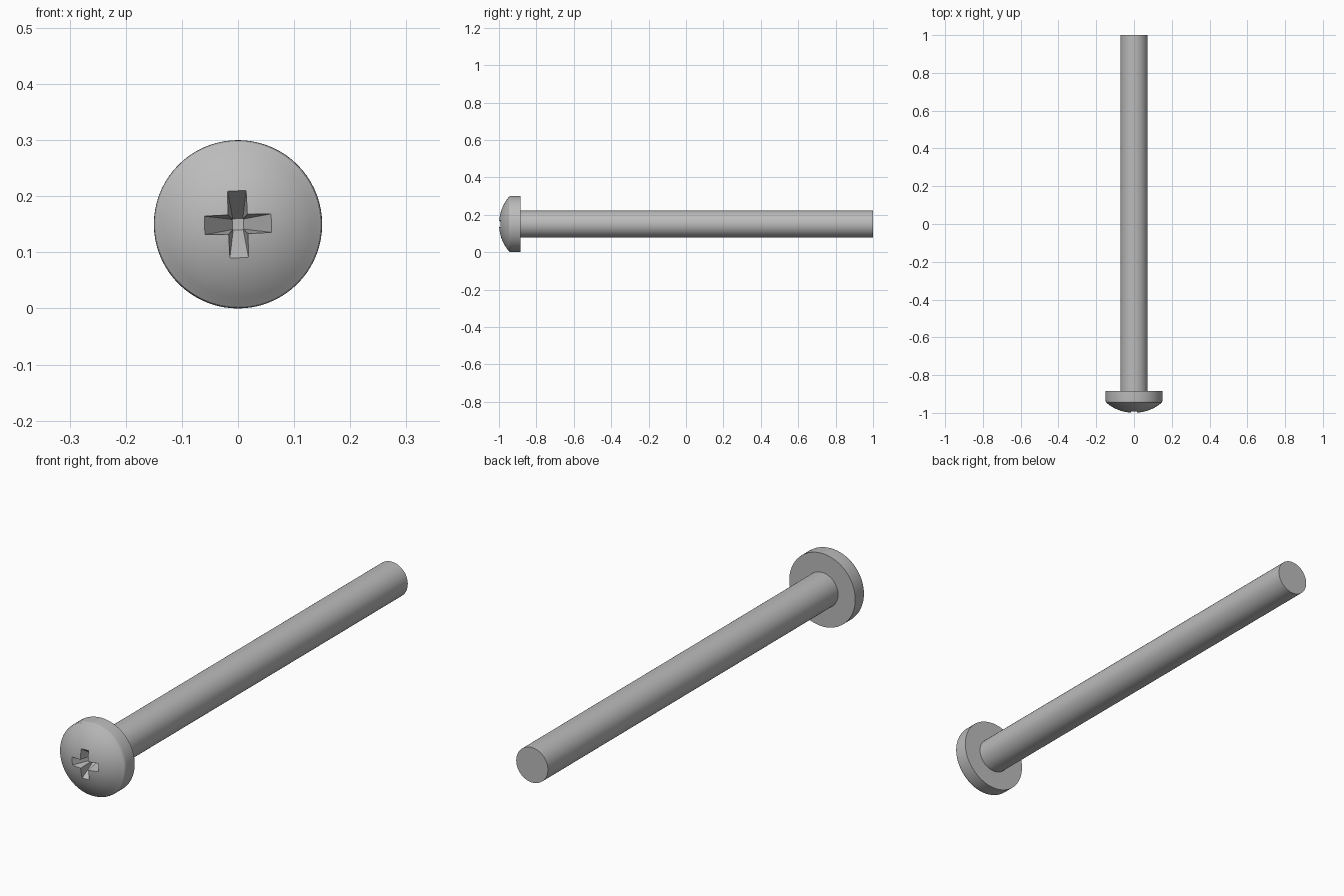
import bpy, bmesh, math
from mathutils import Matrix, Vector

cube = bpy.data.objects.get("Cube")
if cube:
    bpy.data.objects.remove(cube, do_unlink=True)

AXIS_Z = 0.15
HEAD_R, SHANK_R = 0.15, 0.072
FRONT, UNDERSIDE, END = -1.0, -0.885, 1.0

steel = bpy.data.materials.new("steel_grey")
steel.use_nodes = True
colour = (0.5, 0.5, 0.5, 1)
steel.diffuse_color = colour
steel.node_tree.nodes["Principled BSDF"].inputs["Base Color"].default_value = colour


def make_object(name, bm):
    bmesh.ops.recalc_face_normals(bm, faces=bm.faces)
    mesh = bpy.data.meshes.new(name)
    bm.to_mesh(mesh)
    bm.free()
    mesh.materials.append(steel)
    ob = bpy.data.objects.new(name, mesh)
    ob.location.z = AXIS_Z
    bpy.context.collection.objects.link(ob)
    return ob


def lathe(name, profile, steps=72):
    """Spin (radius, y) points around the screw axis."""
    bm = bmesh.new()
    verts = [bm.verts.new((r, y, 0)) for r, y in profile]
    edges = [bm.edges.new(pair) for pair in zip(verts, verts[1:])]
    bmesh.ops.spin(bm, geom=verts + edges, cent=(0, 0, 0), axis=(0, 1, 0),
                   angle=math.tau, steps=steps, use_duplicate=False)
    bmesh.ops.remove_doubles(bm, verts=bm.verts, dist=1e-5)
    return make_object(name, bm)


def slot_cutter(name, angle):
    """Tapered blade: long and wide at the surface, small at the bottom."""
    bm = bmesh.new()
    bmesh.ops.create_cube(bm, size=2)
    for v in bm.verts:
        outer = v.co.y < 0
        length, width = (0.066, 0.0175) if outer else (0.01, 0.009)
        v.co = Vector((v.co.x * length, FRONT - 0.001 if outer else FRONT + 0.08,
                       v.co.z * width))
    bmesh.ops.rotate(bm, verts=bm.verts, cent=(0, 0, 0),
                     matrix=Matrix.Rotation(angle, 3, 'Y'))
    return make_object(name, bm)


# Screw: domed head with a rounded rim, then a plain shank
dome_r = 0.225
dome = []
for i in range(13):
    r = 0.143 * i / 12
    dome.append((r, FRONT + dome_r - math.sqrt(dome_r ** 2 - r ** 2)))
rim = [(0.147, -0.946), (0.1493, -0.941), (HEAD_R, -0.935), (HEAD_R, UNDERSIDE)]
shank = [(SHANK_R, UNDERSIDE), (SHANK_R, END), (0, END)]
screw = lathe("screw_head_and_shank", dome + rim + shank)

# Cross recess cut into the head
cutters = []
for i in range(2):
    cutter = slot_cutter("recess_cutter", math.radians(-2 + 90 * i))
    cutter.hide_render = True
    cutters.append(cutter)
    mod = screw.modifiers.new("recess", 'BOOLEAN')
    mod.operation, mod.solver, mod.object = 'DIFFERENCE', 'EXACT', cutter

bpy.context.view_layer.update()
depsgraph = bpy.context.evaluated_depsgraph_get()
cut_mesh = bpy.data.meshes.new_from_object(screw.evaluated_get(depsgraph))
screw.modifiers.clear()
screw.data = cut_mesh
for cutter in cutters:
    bpy.data.objects.remove(cutter, do_unlink=True)

# Smooth round surfaces, crisp rims and recess edges
bpy.ops.object.select_all(action='DESELECT')
screw.select_set(True)
bpy.context.view_layer.objects.active = screw
bpy.ops.object.shade_smooth_by_angle(angle=math.radians(25))
